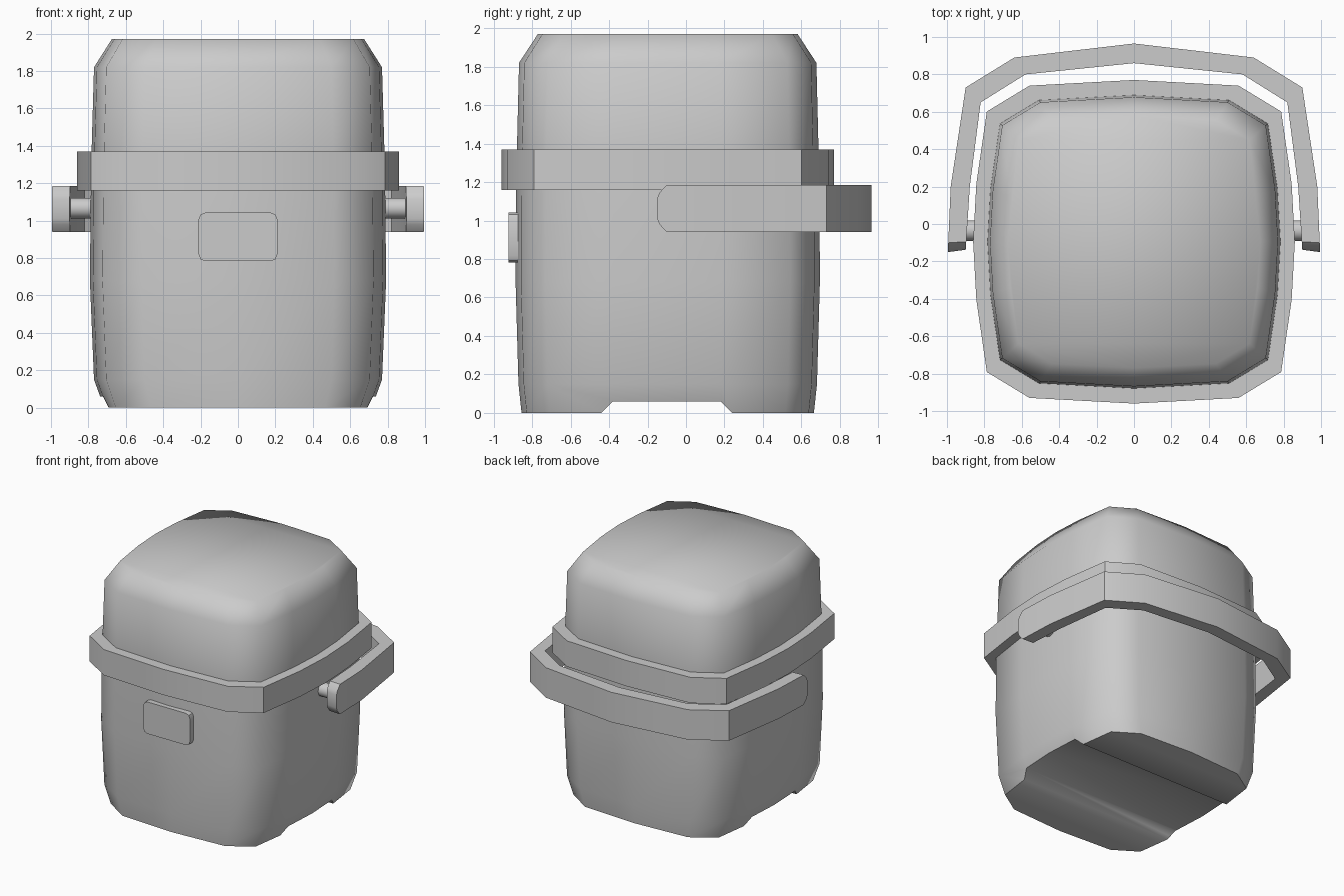
import bpy, bmesh, math

if "Cube" in bpy.data.objects:
    bpy.data.objects.remove(bpy.data.objects["Cube"])

CY = -0.095  # the bin sits slightly forward; the handle fills the back


def finish(name, bm, angle=35):
    bmesh.ops.recalc_face_normals(bm, faces=bm.faces)
    me = bpy.data.meshes.new(name)
    bm.to_mesh(me)
    bm.free()
    ob = bpy.data.objects.new(name, me)
    bpy.context.collection.objects.link(ob)
    if angle:
        smooth(ob, angle)
    return ob


def smooth(ob, angle):
    bpy.ops.object.select_all(action='DESELECT')
    ob.select_set(True)
    bpy.context.view_layer.objects.active = ob
    bpy.ops.object.shade_smooth_by_angle(angle=math.radians(angle))


def loft(name, rings, caps=True, angle=35):
    """Skin closed rings of equal length; without caps, join last ring to first."""
    bm = bmesh.new()
    vs = [[bm.verts.new(p) for p in r] for r in rings]
    n = len(rings[0])
    pairs = list(zip(vs, vs[1:])) + ([] if caps else [(vs[-1], vs[0])])
    for a, b in pairs:
        for i in range(n):
            j = (i + 1) % n
            bm.faces.new((a[i], a[j], b[j], b[i]))
    if caps:
        bm.faces.new(vs[0])
        bm.faces.new(vs[-1])
    return finish(name, bm, angle)


# Bulged, corner-cut rectangle, mirrored from one quadrant
QUAD = [(1, 0), (0.98, 0.36), (0.915, 0.805), (0.65, 0.965), (0, 1)]
OUT = QUAD + [(-x, y) for x, y in QUAD[-2::-1]]
OUT += [(x, -y) for x, y in OUT[-2:0:-1]]


def ring(hx, hy, z):
    return [(x * hx, CY + y * hy, z) for x, y in OUT]


# Bin and lid shell
shell = loft("bin_and_lid", [ring(*r) for r in (
    (0.715, 0.760, 0), (0.770, 0.776, 0.15), (0.792, 0.791, 0.68),
    (0.787, 0.789, 1.16), (0.783, 0.784, 1.37),
    (0.770, 0.773, 1.82), (0.675, 0.675, 1.97))], angle=None)

# Foot channel cut across the base
prof = [(-0.50, -0.06), (-0.38, 0.06), (0.18, 0.06), (0.30, -0.06)]
cutter = loft("channel_cutter", [[(x, y, z) for y, z in prof] for x in (-1, 1)], angle=None)
cutter.hide_render = True
cut = shell.modifiers.new("channel", 'BOOLEAN')
cut.object = cutter
cut.operation = 'DIFFERENCE'
cut.solver = 'EXACT'
bpy.context.view_layer.objects.active = shell
bpy.ops.object.modifier_apply(modifier=cut.name)
bpy.data.objects.remove(cutter)
smooth(shell, 62)

# Collar around the lid seam
loft("collar", [ring(0.86, 0.865, 1.16), ring(0.86, 0.865, 1.37),
                ring(0.775, 0.775, 1.37), ring(0.775, 0.775, 1.16)], caps=False)

# Carry handle: outer x, y, inner x, y, bottom z, top z for the right half
HALF = [(0.995, -0.150, 0.900, -0.138, 1.01, 1.115),
        (0.995, -0.138, 0.899, -0.128, 0.98, 1.145),
        (0.993, -0.100, 0.897, -0.095, 0.94, 1.185),
        (0.980, 0.20, 0.878, 0.20, 0.94, 1.185),
        (0.900, 0.73, 0.820, 0.65, 0.94, 1.185),
        (0.640, 0.89, 0.580, 0.80, 0.94, 1.185),
        (0.000, 0.965, 0.000, 0.86, 0.94, 1.185)]
stations = HALF + [(-a, b, -c, d, e, f) for a, b, c, d, e, f in HALF[-2::-1]]
loft("carry_handle", [[(ox, oy, lo), (ox, oy, hi), (ix, iy, hi), (ix, iy, lo)]
                      for ox, oy, ix, iy, lo, hi in stations], angle=30)

# Pivot pins
for side, s in (("right", 1), ("left", -1)):
    loft(side + "_pivot_pin", [[(s * x, -0.035 + 0.055 * math.cos(t * math.tau / 16),
                                 1.067 + 0.055 * math.sin(t * math.tau / 16))
                                for t in range(16)] for x in (0.76, 0.92)])

# Front latch plate with clipped corners
W, H, C = 0.21, 0.13, 0.035
corner = [(W, H - C), (W - C * 0.3, H - C * 0.3), (W - C, H)]
top = corner + [(-x, z) for x, z in corner[::-1]]
plate = top + [(x, -z) for x, z in top[::-1]]
loft("front_latch", [[(x, y, 0.913 + z) for x, z in plate] for y in (-0.84, -0.922)])
